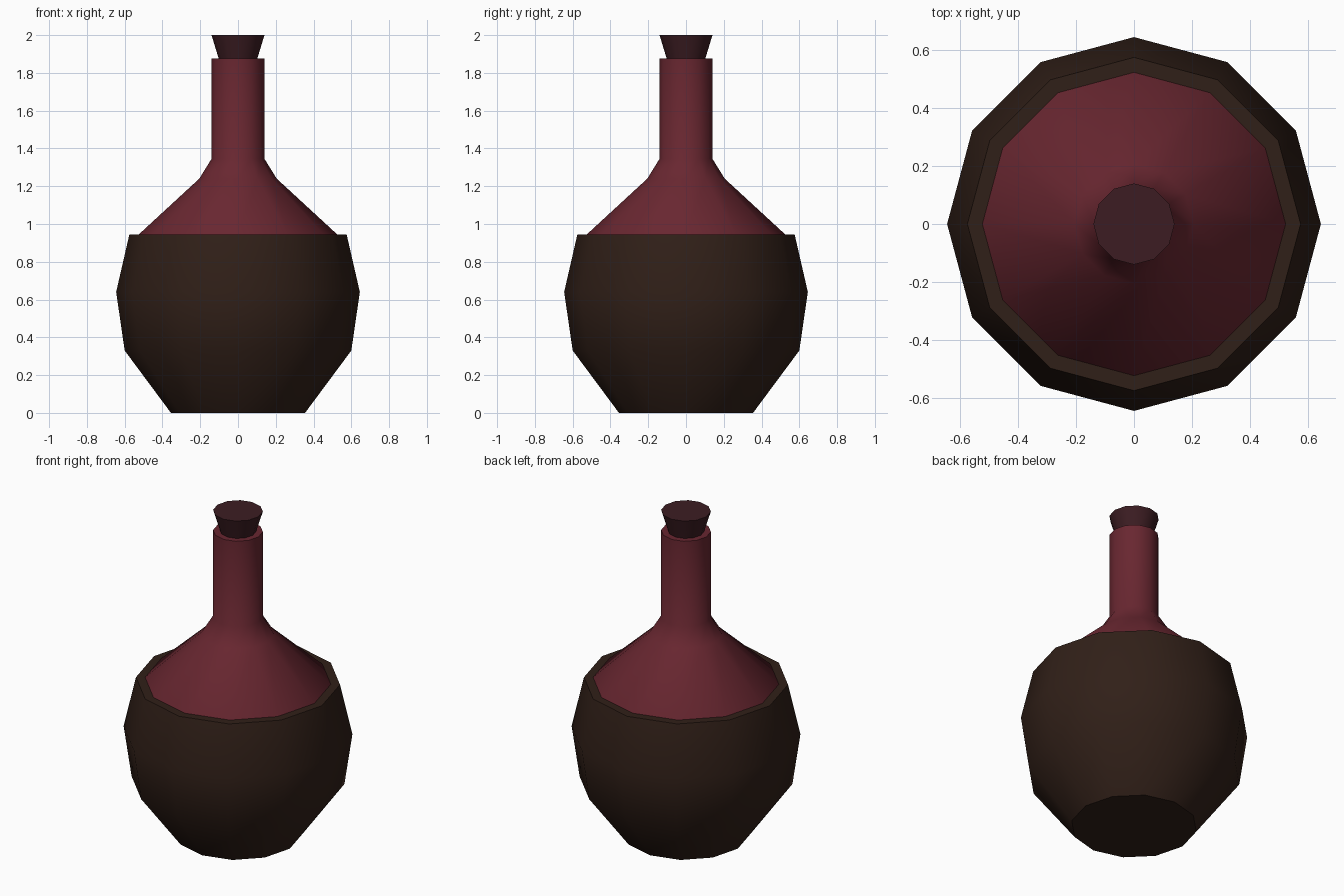
import bpy, bmesh, math

if "Cube" in bpy.data.objects:
    bpy.data.objects.remove(bpy.data.objects["Cube"])

SIDES = 12


def material(name, rgb):
    m = bpy.data.materials.new(name)
    m.diffuse_color = (*rgb, 1)
    m.use_nodes = True
    m.node_tree.nodes["Principled BSDF"].inputs["Base Color"].default_value = m.diffuse_color
    return m


def lathe(name, profile, mat):
    """Revolve (radius, z) points, listed bottom to top, into a capped 12-sided solid."""
    bm = bmesh.new()
    rings = []
    for r, z in profile:
        rings.append([bm.verts.new((r * math.cos(2 * math.pi * i / SIDES),
                                    r * math.sin(2 * math.pi * i / SIDES), z))
                      for i in range(SIDES)])
    for low, high in zip(rings, rings[1:]):
        for i in range(SIDES):
            j = (i + 1) % SIDES
            bm.faces.new((low[i], low[j], high[j], high[i]))
    bm.faces.new(rings[0][::-1])
    bm.faces.new(rings[-1])
    mesh = bpy.data.meshes.new(name)
    bm.to_mesh(mesh)
    bm.free()
    mesh.materials.append(mat)
    obj = bpy.data.objects.new(name, mesh)
    bpy.context.collection.objects.link(obj)
    bpy.ops.object.select_all(action='DESELECT')
    obj.select_set(True)
    bpy.context.view_layer.objects.active = obj
    bpy.ops.object.shade_smooth_by_angle(angle=math.radians(40))
    return obj


wrap_brown = material("wrap_brown", (0.03, 0.014, 0.009))
glass_red = material("glass_red", (0.14, 0.02, 0.03))
cork_dark = material("cork_dark", (0.045, 0.012, 0.016))

# Rounded holder with a flat rim around the bottle
lathe("holder", [(0.355, 0), (0.60, 0.33), (0.645, 0.64), (0.575, 0.945)], wrap_brown)

# Bottle shoulder and neck rising out of the holder
lathe("bottle", [(0.525, 0.935), (0.523, 0.947), (0.205, 1.24), (0.14, 1.345), (0.14, 1.875)],
      glass_red)

# Tapered stopper pushed into the neck
lathe("stopper", [(0.095, 1.85), (0.102, 1.875), (0.14, 2.0)], cork_dark)
